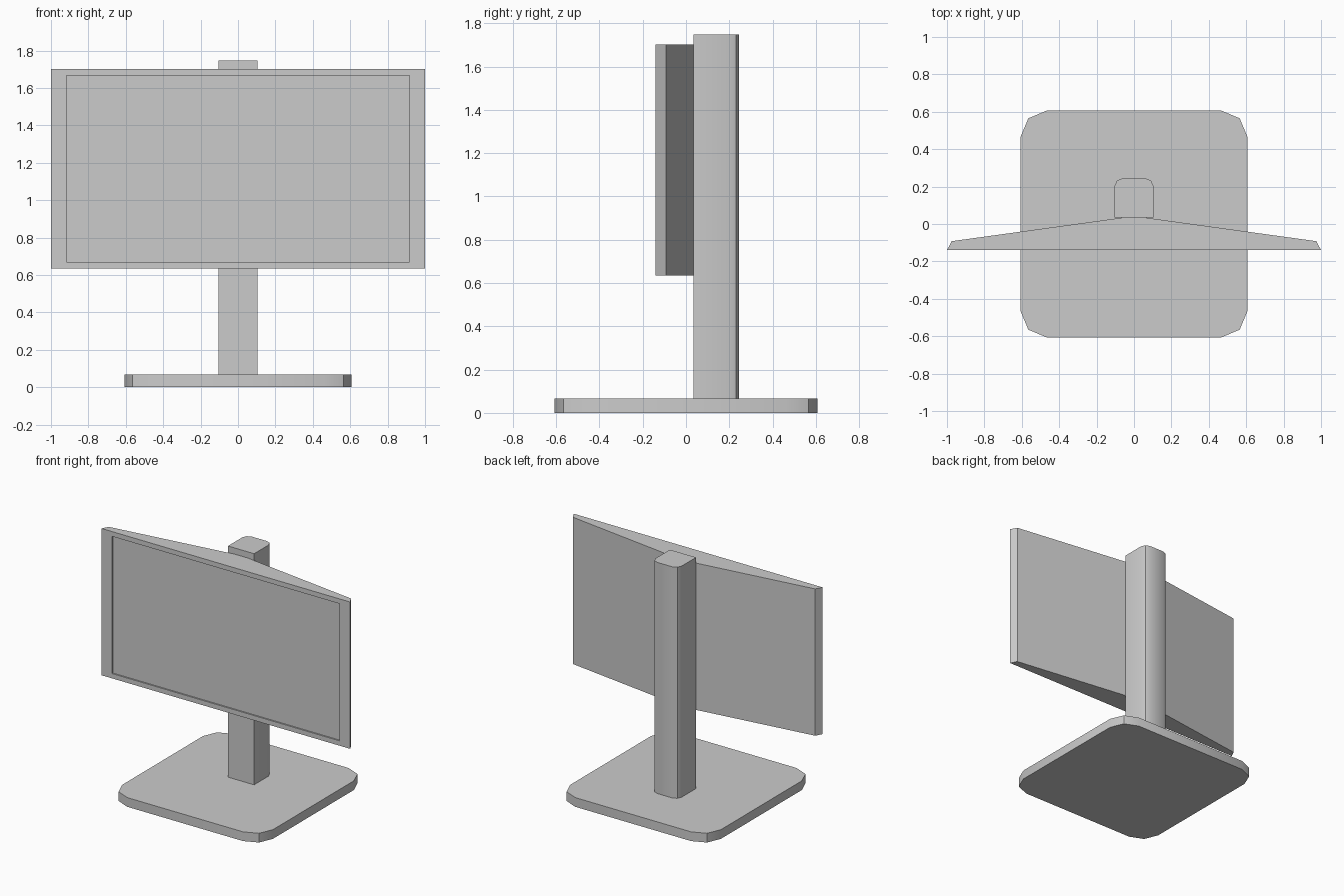
import bpy, bmesh, math

cube = bpy.data.objects.get("Cube")
if cube:
    bpy.data.objects.remove(cube, do_unlink=True)

grey = bpy.data.materials.new("plain_grey")
grey.use_nodes = True
colour = (0.6, 0.6, 0.6, 1.0)
grey.diffuse_color = colour
for node in grey.node_tree.nodes:
    if node.type == 'BSDF_PRINCIPLED':
        node.inputs["Base Color"].default_value = colour


def mirrored(half):
    """Close a right-hand half outline (front to back) with its mirror image."""
    return half + [(-x, y) for x, y in reversed(half)]


def extrude_outline(name, outline, bottom, top):
    """Upright prism from a counter-clockwise plan outline."""
    bm = bmesh.new()
    face = bm.faces.new([bm.verts.new((x, y, bottom)) for x, y in outline])
    up = bmesh.ops.extrude_face_region(bm, geom=[face])["geom"]
    bmesh.ops.translate(bm, vec=(0, 0, top - bottom),
                        verts=[v for v in up if isinstance(v, bmesh.types.BMVert)])
    bmesh.ops.recalc_face_normals(bm, faces=bm.faces)
    return finish(name, bm)


def finish(name, bm):
    mesh = bpy.data.meshes.new(name)
    bm.to_mesh(mesh)
    bm.free()
    mesh.materials.append(grey)
    obj = bpy.data.objects.new(name, mesh)
    bpy.context.collection.objects.link(obj)
    return obj


def smooth(obj):
    bpy.ops.object.select_all(action='DESELECT')
    obj.select_set(True)
    bpy.context.view_layer.objects.active = obj
    bpy.ops.object.shade_smooth_by_angle(angle=math.radians(30))


# Foot plate with faceted round corners
back_corner = [(0.607, 0.465), (0.565, 0.565), (0.465, 0.607)]
front_corner = [(x, -y) for x, y in reversed(back_corner)]
smooth(extrude_outline("base_plate", mirrored(front_corner + back_corner), 0, 0.067))

# Upright with a rounded back
column = [(0.105, 0.035), (0.105, 0.2), (0.092, 0.231), (0.06, 0.245)]
smooth(extrude_outline("stand_column", mirrored(column), 0.067, 1.747))

# Wedge-backed display housing
housing = [(1.0, -0.14), (0.975, -0.092), (0.04, 0.037)]
screen = extrude_outline("screen_housing", mirrored(housing), 0.635, 1.702)

# Shallow recessed display panel: inset the front face, then fit it to size
bm = bmesh.new()
bm.from_mesh(screen.data)
bm.faces.ensure_lookup_table()
front = min(bm.faces, key=lambda f: f.calc_center_median().y)
bmesh.ops.inset_region(bm, faces=[front], thickness=0.035, use_even_offset=True)
for v in front.verts:
    v.co.x = math.copysign(0.916, v.co.x)
ring = bmesh.ops.extrude_face_region(bm, geom=[front])["geom"]
bmesh.ops.translate(bm, vec=(0, 0.01, 0),
                    verts=[v for v in ring if isinstance(v, bmesh.types.BMVert)])
if front.is_valid:
    bmesh.ops.delete(bm, geom=[front], context='FACES_ONLY')
bmesh.ops.recalc_face_normals(bm, faces=bm.faces)
bm.to_mesh(screen.data)
bm.free()
